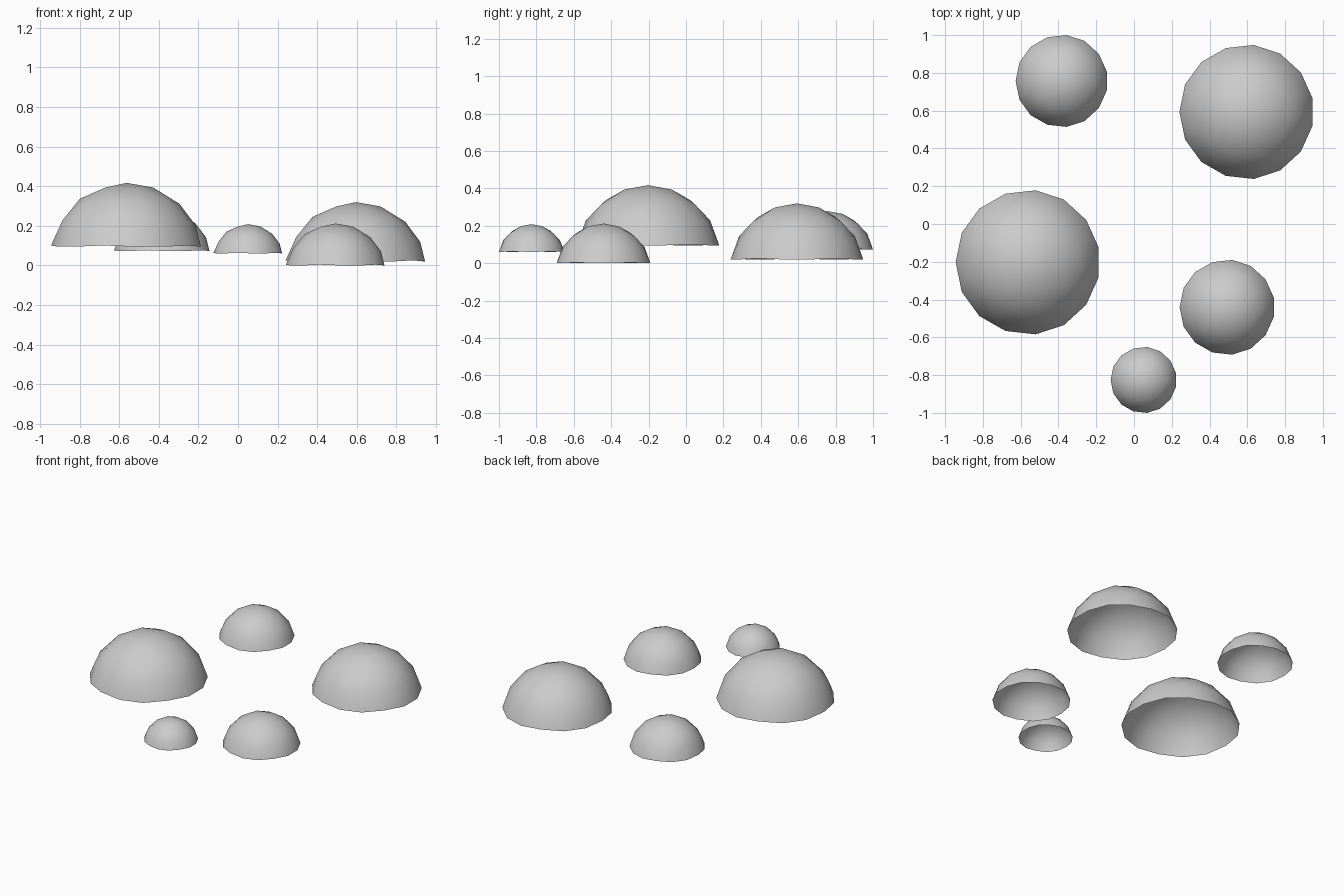
import bpy, bmesh
from math import sin, cos, radians, sqrt
from mathutils import Vector

if "Cube" in bpy.data.objects:
    bpy.data.objects.remove(bpy.data.objects["Cube"])

FREQ = 3                      # each icosahedron edge is split in three
CUT = 0.15                    # keep only the part of the unit sphere above this height
RIM = 0.1716                  # height of the lowest rim points on the unit sphere


def ring(z, start):
    r = sqrt(1 - z * z)
    return [Vector((r * cos(radians(start + 72 * k)), r * sin(radians(start + 72 * k)), z))
            for k in range(5)]


def icosahedron_triangles():
    z = 1 / sqrt(5)
    top, up, low = Vector((0, 0, 1)), ring(z, 0), ring(-z, 36)
    for k in range(5):
        n = (k + 1) % 5
        yield top, up[k], up[n]
        yield up[k], low[k], up[n]
        yield up[n], low[k], low[n]


def geodesic_dome(name, x, y, base, radius):
    bm = bmesh.new()
    for a, b, c in icosahedron_triangles():
        def point(i, j):
            return (a + (b - a) * i / FREQ + (c - b) * j / FREQ).normalized()
        for i in range(FREQ):
            for j in range(i + 1):
                tris = [(point(i, j), point(i + 1, j), point(i + 1, j + 1))]
                if j < i:
                    tris.append((point(i, j), point(i + 1, j + 1), point(i, j + 1)))
                for t in tris:
                    if min(p.z for p in t) > CUT:
                        bm.faces.new([bm.verts.new(p) for p in t])
    bmesh.ops.remove_doubles(bm, verts=bm.verts, dist=0.001)
    for v in bm.verts:
        v.co = Vector((v.co.x, v.co.y, v.co.z - RIM)) * radius
    for f in bm.faces:
        f.smooth = True
    mesh = bpy.data.meshes.new(name)
    bm.to_mesh(mesh)
    bm.free()
    obj = bpy.data.objects.new(name, mesh)
    obj.location = (x, y, base)
    bpy.context.collection.objects.link(obj)


# Five open shells: centre x, centre y, rim height, sphere radius
geodesic_dome("large_left_dome", -0.562, -0.203, 0.095, 0.389)
geodesic_dome("large_back_dome", 0.596, 0.593, 0.02, 0.362)
geodesic_dome("medium_back_dome", -0.383, 0.757, 0.073, 0.248)
geodesic_dome("medium_front_dome", 0.493, -0.441, 0.0, 0.256)
geodesic_dome("small_front_dome", 0.051, -0.8256, 0.061, 0.178)
